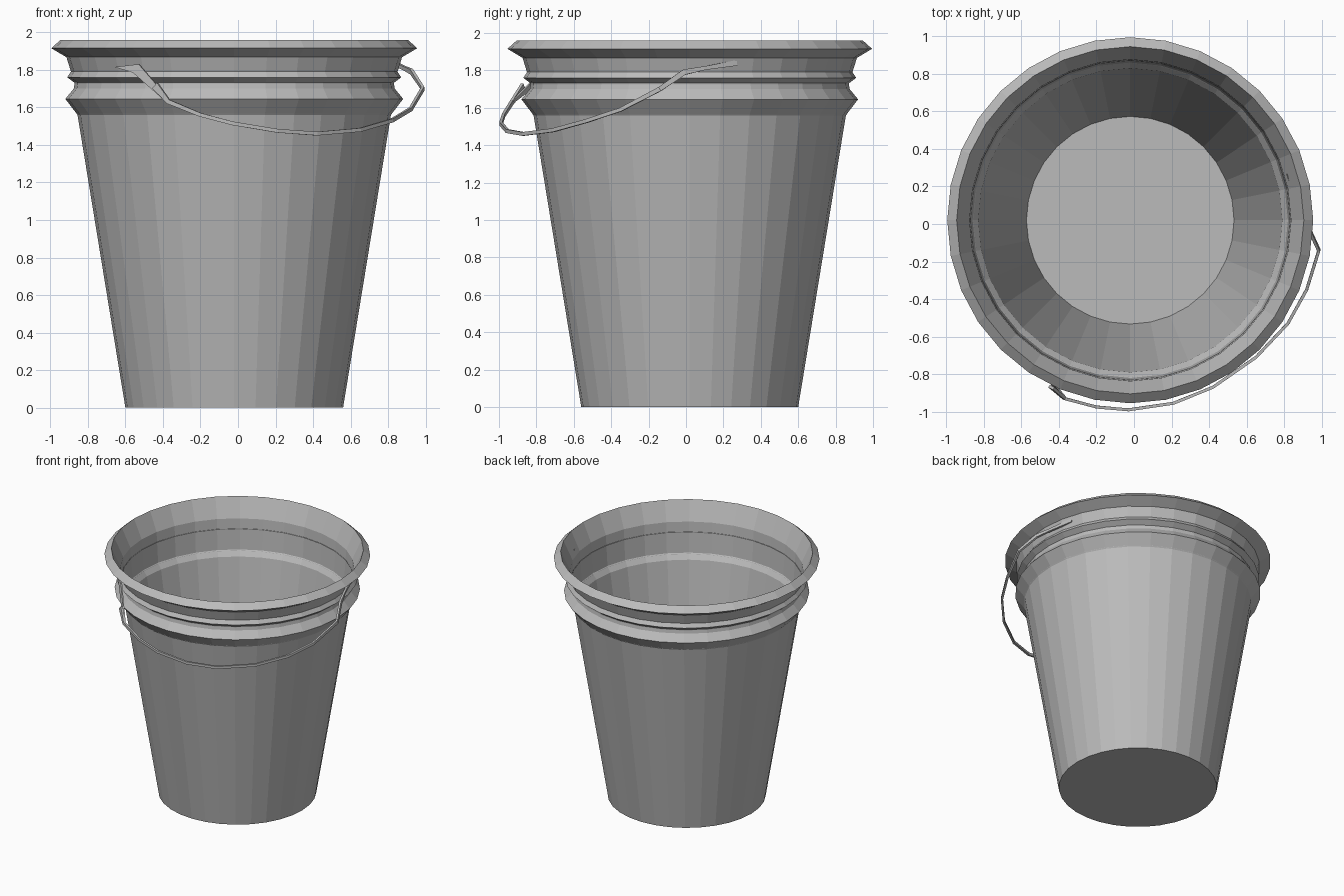
import bpy, bmesh, math
from mathutils import Vector

cube = bpy.data.objects.get("Cube")
if cube:
    bpy.data.objects.remove(cube)

CENTRE = Vector((-0.02, 0.02, 0))
SIDES = 32

# Single plain grey
grey = bpy.data.materials.new("plain_grey")
grey.use_nodes = True
colour = (0.5, 0.5, 0.5, 1)
grey.diffuse_color = colour
grey.node_tree.nodes["Principled BSDF"].inputs["Base Color"].default_value = colour


def finish(name, bm):
    bmesh.ops.recalc_face_normals(bm, faces=bm.faces)
    mesh = bpy.data.meshes.new(name)
    bm.to_mesh(mesh)
    bm.free()
    mesh.materials.append(grey)
    obj = bpy.data.objects.new(name, mesh)
    bpy.context.collection.objects.link(obj)
    return obj


def bridge(bm, a, b):
    n = len(a)
    for i in range(n):
        bm.faces.new((a[i], a[(i + 1) % n], b[(i + 1) % n], b[i]))


def radial(p):
    return Vector((p.x - CENTRE.x, p.y - CENTRE.y, 0)).normalized()


# Bucket: outer wall with ribs, flared rim, then inner wall down to the floor
profile = [(0.58, 0), (0.835, 1.56), (0.90, 1.645), (0.855, 1.70), (0.85, 1.73),
           (0.89, 1.76), (0.87, 1.79), (0.894, 1.867), (0.975, 1.915), (0.925, 1.96),
           (0.857, 1.81), (0.84, 1.566), (0.81, 1.523), (0.553, 0.02)]
bm = bmesh.new()
rings = []
for r, z in profile:
    rings.append([bm.verts.new(CENTRE + Vector((r * math.cos(t), r * math.sin(t), z)))
                  for t in (2 * math.pi * i / SIDES for i in range(SIDES))])
for lower, upper in zip(rings, rings[1:]):
    bridge(bm, lower, upper)
bm.faces.new(rings[0])
bm.faces.new(rings[-1])
finish("bucket", bm)

# Handle: thin strip hanging round the front, with its half width at each point
path = [(-0.44, -0.87, 1.715, .02), (-0.37, -0.93, 1.63, .012), (-0.2, -0.975, 1.56, .01),
        (-0.03, -0.99, 1.515, .01), (0.21, -0.955, 1.475, .01), (0.42, -0.87, 1.46, .01),
        (0.65, -0.71, 1.48, .01), (0.82, -0.53, 1.53, .01), (0.92, -0.35, 1.59, .01),
        (0.985, -0.14, 1.70, .012), (0.925, -0.01, 1.79, .015), (0.88, 0.1, 1.812, .01),
        (0.82, 0.27, 1.84, .015)]
bm = bmesh.new()
points = [Vector(p[:3]) for p in path]
loops = []
for i, p in enumerate(points):
    along = (points[min(i + 1, len(points) - 1)] - points[max(i - 1, 0)]).normalized()
    out = radial(p)
    out = (out - along * out.dot(along)).normalized()
    wide = along.cross(out) * path[i][3]
    out *= 0.008
    loops.append([bm.verts.new(p + c) for c in
                  (out + wide, out - wide, -out - wide, -out + wide)])
for a, b in zip(loops, loops[1:]):
    bridge(bm, a, b)
bm.faces.new(loops[0])
bm.faces.new(loops[-1])
finish("handle", bm)

# Flared flat tab at the handle's right end
outline = [(-0.38, -0.93, 1.625), (-0.365, -0.93, 1.64), (-0.53, -0.74, 1.83),
           (-0.66, -0.60, 1.815), (-0.56, -0.72, 1.785)]
bm = bmesh.new()
front, back = [], []
for co in outline:
    p = Vector(co)
    front.append(bm.verts.new(p))
    back.append(bm.verts.new(p - radial(p) * 0.01))
bridge(bm, front, back)
bm.faces.new(front)
bm.faces.new(back)
finish("handle_tab", bm)
